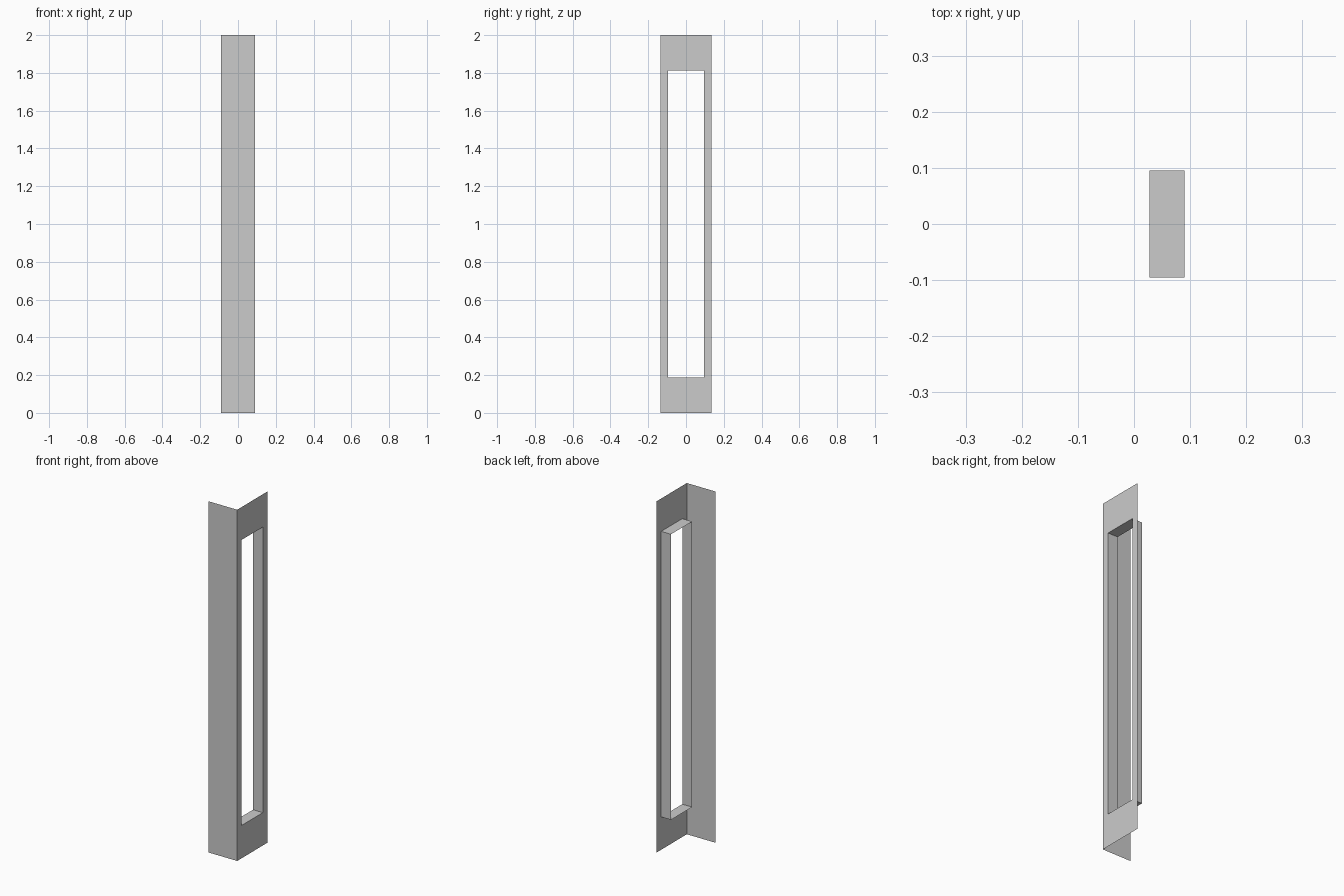
import bpy

if "Cube" in bpy.data.objects:
    bpy.data.objects.remove(bpy.data.objects["Cube"])

X, Y, H = 0.09, 0.136, 2.0            # half width, half depth, height
WIN_Y, WIN_Z = 0.095, 0.187           # window half width, margin above and below
REVEAL_X = 0.028                      # inner edge of the window lining


def add_mesh(name, verts, faces):
    mesh = bpy.data.meshes.new(name)
    mesh.from_pydata(verts, [], faces)
    mesh.update()
    obj = bpy.data.objects.new(name, mesh)
    bpy.context.collection.objects.link(obj)
    return obj


def side_loop(x, half_y, margin):
    """Rectangle facing +x, counter-clockwise."""
    lo, hi = margin, H - margin
    return [(x, -half_y, lo), (x, half_y, lo), (x, half_y, hi), (x, -half_y, hi)]


def bridge(name, loop_a, loop_b):
    """Four quads joining two rectangles."""
    faces = [(i, (i + 1) % 4, 4 + (i + 1) % 4, 4 + i) for i in range(4)]
    return add_mesh(name, loop_a + loop_b, faces)


# Solid front sheet
add_mesh("front_panel",
         [(-X, -Y, 0), (X, -Y, 0), (X, -Y, H), (-X, -Y, H)], [(0, 1, 2, 3)])

# Right sheet with a tall window
opening = side_loop(X, WIN_Y, WIN_Z)
bridge("side_panel", side_loop(X, Y, 0), opening)

# Lining running inward from the window edge
bridge("window_lining", opening, side_loop(REVEAL_X, WIN_Y, WIN_Z))
